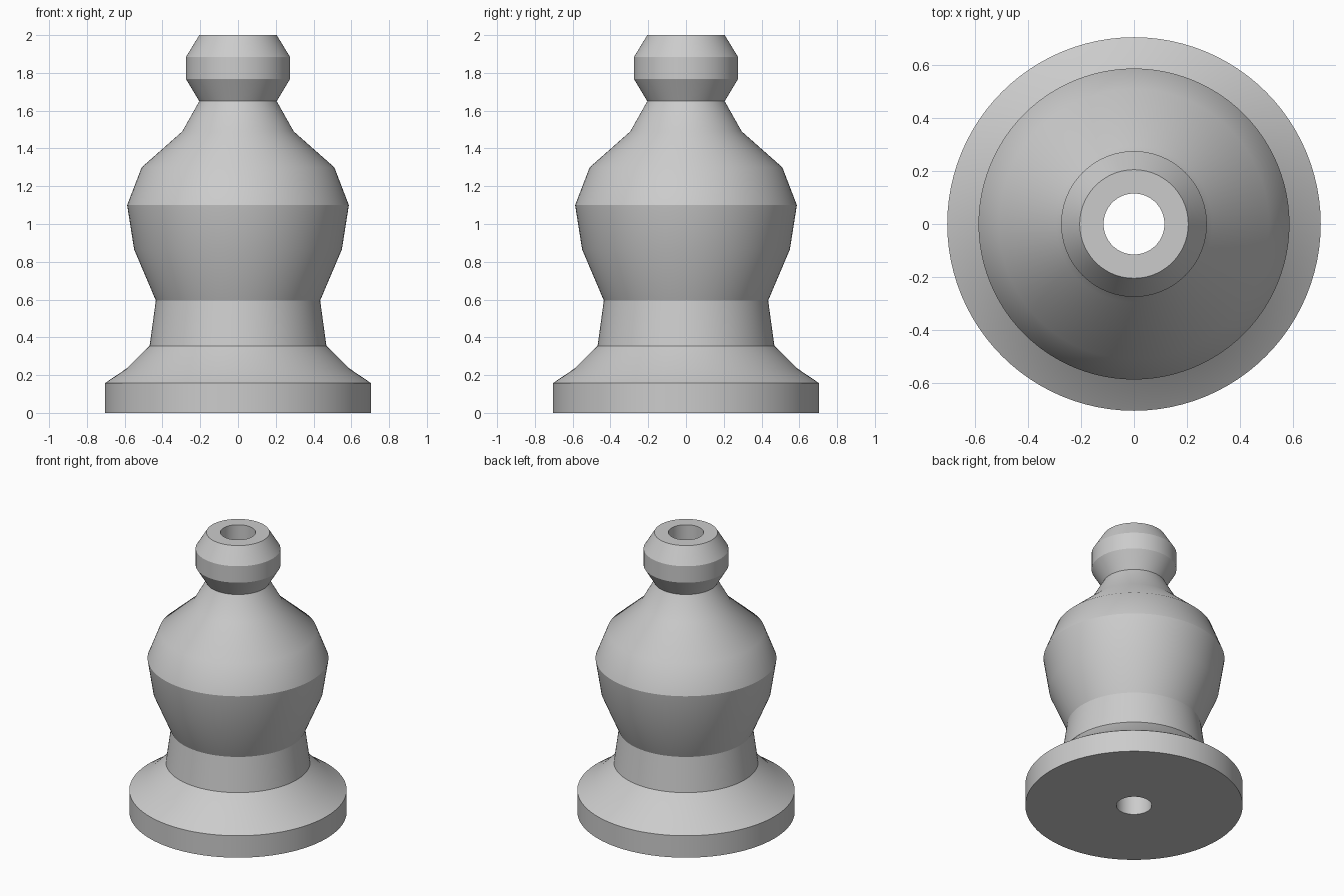
import bpy
import bmesh
from math import pi, radians

cube = bpy.data.objects.get("Cube")
if cube:
    bpy.data.objects.remove(cube, do_unlink=True)

SEGMENTS = 96
BORE = 0.115

# Plain grey material
grey = bpy.data.materials.new("light_grey")
grey.use_nodes = True
colour = (0.6, 0.6, 0.6, 1)
grey.diffuse_color = colour
grey.node_tree.nodes["Principled BSDF"].inputs["Base Color"].default_value = colour

# Closed half profile as (radius, height)
profile = [
    (BORE, 0), (0.705, 0), (0.705, 0.157),                # foot disc
    (0.59, 0.235), (0.468, 0.355), (0.435, 0.595),        # flare and waist
    (0.55, 0.865), (0.587, 1.1), (0.51, 1.3),             # belly
    (0.295, 1.49), (0.205, 1.65),                         # shoulder and neck
    (0.275, 1.767), (0.275, 1.885), (0.205, 2), (BORE, 2),  # collar
]

# Turn the profile around the vertical axis
bm = bmesh.new()
verts = [bm.verts.new((r, 0, z)) for r, z in profile]
edges = [bm.edges.new((a, b)) for a, b in zip(verts, verts[1:] + verts[:1])]
bmesh.ops.spin(bm, geom=verts + edges, cent=(0, 0, 0), axis=(0, 0, 1),
               angle=2 * pi, steps=SEGMENTS, use_merge=True)
bmesh.ops.remove_doubles(bm, verts=bm.verts[:], dist=0.0001)
bmesh.ops.recalc_face_normals(bm, faces=bm.faces[:])

mesh = bpy.data.meshes.new("turned_body")
bm.to_mesh(mesh)
bm.free()
mesh.materials.append(grey)
body = bpy.data.objects.new("turned_body", mesh)
bpy.context.collection.objects.link(body)

# Smooth around the axis, keep the turned ridges sharp
bpy.ops.object.select_all(action="DESELECT")
body.select_set(True)
bpy.context.view_layer.objects.active = body
bpy.ops.object.shade_smooth_by_angle(angle=radians(28.4))
